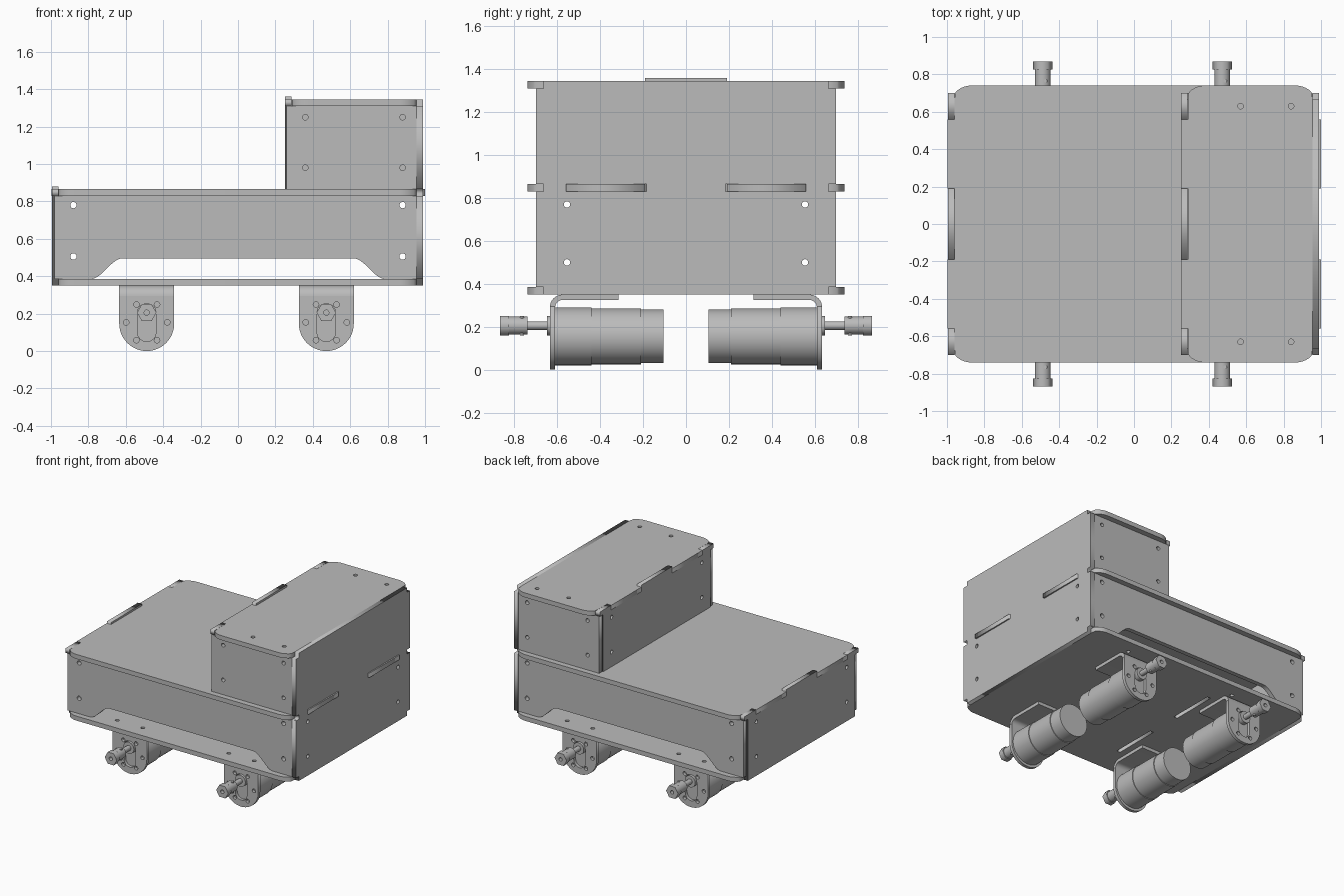
import bpy
import bmesh
from math import sin, cos, pi, radians
from mathutils import Matrix, Vector

cube = bpy.data.objects.get("Cube")
if cube:
    bpy.data.objects.remove(cube)

grey = bpy.data.materials.new("plain_grey")
grey.use_nodes = True
colour = (0.5, 0.5, 0.5, 1)
grey.diffuse_color = colour
grey.node_tree.nodes["Principled BSDF"].inputs["Base Color"].default_value = colour

T = 0.035                      # sheet thickness
LOW, MID, TOP = 0.35, 0.83, 1.31   # undersides of the three plates
AXES = {"x": ((0, 1, 0), (0, 0, 1), (1, 0, 0)),
        "y": ((1, 0, 0), (0, 0, 1), (0, -1, 0)),
        "z": ((1, 0, 0), (0, 1, 0), (0, 0, 1))}


def prism(name, loops, axis, start, end):
    """Extrude an outline (first loop) with holes (other loops) along an axis."""
    curve = bpy.data.curves.new(name, "CURVE")
    curve.dimensions = "2D"
    curve.fill_mode = "BOTH"
    curve.extrude = abs(end - start) / 2
    for loop in loops:
        spline = curve.splines.new("POLY")
        spline.points.add(len(loop) - 1)
        for point, (u, v) in zip(spline.points, loop):
            point.co = (u, v, 0, 1)
        spline.use_cyclic_u = True
    helper = bpy.data.objects.new(name + "_outline", curve)
    bpy.context.collection.objects.link(helper)
    mesh = bpy.data.meshes.new_from_object(helper)
    bpy.data.objects.remove(helper)
    matrix = Matrix(AXES[axis]).transposed().to_4x4()
    matrix.translation = Vector([(start + end) / 2 if a == axis else 0 for a in "xyz"])
    mesh.transform(matrix)
    bm = bmesh.new()
    bm.from_mesh(mesh)
    bmesh.ops.remove_doubles(bm, verts=bm.verts, dist=0.0001)
    bmesh.ops.recalc_face_normals(bm, faces=bm.faces)
    bm.to_mesh(mesh)
    bm.free()
    mesh.materials.clear()
    mesh.materials.append(grey)
    obj = bpy.data.objects.new(name, mesh)
    bpy.context.collection.objects.link(obj)
    return obj


def circle(u, v, r=0.015, n=16):
    return [(u + r * cos(2 * pi * i / n), v + r * sin(2 * pi * i / n)) for i in range(n)]


def arc(u, v, r, a, b, n=8):
    return [(u + r * cos(radians(a + (b - a) * i / n)),
             v + r * sin(radians(a + (b - a) * i / n))) for i in range(n + 1)]


def rect(u0, v0, u1, v1):
    return [(u0, v0), (u1, v0), (u1, v1), (u0, v1)]


def mirrored(half, axis=0):
    """Close a half outline by reflecting it."""
    flip = [(-u, v) if axis == 0 else (u, -v) for u, v in reversed(half)]
    return half + flip


def rod(name, x, y0, y1, z, r, sides=40):
    bpy.ops.mesh.primitive_cylinder_add(vertices=sides, radius=r, depth=abs(y1 - y0),
                                        location=(x, (y0 + y1) / 2, z),
                                        rotation=(pi / 2, 0, 0))
    obj = bpy.context.object
    obj.name = name
    obj.data.materials.append(grey)
    if sides > 6:
        bpy.ops.object.shade_smooth_by_angle(angle=radians(35))
    return obj


def plate(name, left, right, z, left_tabs, right_tabs, holes):
    """Horizontal plate with eased corners and optional side tabs."""
    half = []
    tab = [(0.19, 0), (0.19, 1), (0.56, 1), (0.56, 0)]
    if right_tabs:
        half += [(right + o * (T + 0.01), y) for y, o in tab]
    else:
        half += [(right, 0.19)]
    half += [(right, 0.665)] + arc(right - 0.09, 0.62, 0.12, 45, 90)
    half += arc(left + 0.09, 0.62, 0.12, 90, 135) + [(left, 0.665)]
    if left_tabs:
        half += [(left - o * (T + 0.002), y) for y, o in reversed(tab)]
    else:
        half += [(left, 0.19)]
    return prism(name, [mirrored(half, 1)] + holes, "z", z, z + T)


MOTORS = {"left": 0.472, "right": -0.488}

# horizontal plates
mounts = [circle(x + d, s * 0.63) for x in MOTORS.values() for d in (-0.11, 0.11) for s in (-1, 1)]
slots = [rect(-0.29, -0.5, -0.26, -0.13), rect(-0.29, 0.13, -0.26, 0.5)]
plate("bottom_plate", -0.96, 0.955, LOW, False, False, mounts + slots)
plate("deck_plate", -0.96, 0.955, MID, True, True, [])
plate("top_plate", 0.288, 0.955, TOP, True, False,
      [circle(x, s * 0.63) for x in (0.57, 0.84) for s in (-1, 1)])

# tall panel at the left end, notched at plate corners and slotted for the deck
edge = []
for low, high in ((LOW + T, MID), (MID + T, TOP)):
    edge += [(0.665, low), (0.7, low), (0.7, high), (0.665, high)]
edge = [(0.665, LOW)] + edge + [(0.665, TOP + T)]
cuts = [rect(s * 0.185, MID, s * 0.55, MID + T) for s in (-1, 1)]
cuts += [circle(s * 0.555, z) for s in (-1, 1) for z in (0.5, 0.77)]
prism("tall_end_panel", [mirrored(edge)] + cuts, "x", 0.955, 0.99)


# end panels with fingers that pass the plate tabs
def finger_panel(name, x, bottom, plate_z, holes):
    z = plate_z + T
    half = [(0.66, bottom), (0.66, plate_z), (0.7, plate_z), (0.7, z), (0.56, z),
            (0.56, plate_z), (0.19, plate_z), (0.19, z + 0.015)]
    prism(name, [mirrored(half)] + [circle(s * 0.555, h) for s in (-1, 1) for h in holes],
          "x", x, x + T)


finger_panel("low_end_panel", -0.995, LOW, MID, (0.5, 0.77))
finger_panel("upper_box_panel", 0.252, MID + T, TOP, (0.98, 1.25))

# front and back walls, lower ones arched at the base
ease = [i / 10 for i in range(11)]
arch = [(0.785 - 0.165 * t, 0.385 + 0.11 * t * t * (3 - 2 * t)) for t in ease]
wall = mirrored([(0.982, MID), (0.982, LOW + T)] + arch)
for side, s in (("front", -1), ("back", 1)):
    prism(side + "_wall", [wall] + [circle(x, z, 0.017) for x in (-0.88, 0.88) for z in (0.505, 0.78)],
          "y", s * 0.662, s * 0.697)
    prism(side + "_upper_wall", [rect(0.26, MID + T, 0.985, TOP)] +
          [circle(x, z) for x in (0.36, 0.88) for z in (0.98, 1.25)], "y", s * 0.662, s * 0.697)
    for end, x in (("inner", 0.29), ("outer", 0.82)):
        prism(side + "_" + end + "_box_bracket", [rect(x, 0.94, x + 0.13, 1.29)], "y",
              s * 0.645, s * 0.66)

# motors with brackets, shafts and hex couplings
for end, x in MOTORS.items():
    for side, s in (("front", -1), ("back", 1)):
        tag = side + "_" + end + "_"
        face = [(x + 0.147, 0.295)] + [(x - 0.147, 0.295)] + arc(x, 0.147, 0.147, 180, 360, 24)
        slot = arc(x, 0.205, 0.05, 0, 180) + arc(x, 0.1, 0.05, 180, 360)
        bolts = [circle(x + 0.11 * cos(k * pi / 3), 0.153 + 0.11 * sin(k * pi / 3))
                 for k in range(6)]
        prism(tag + "bracket_face", [face, slot] + bolts, "y", s * 0.61, s * 0.635)
        bend = arc(0.575, 0.29, 0.06, 0, 90) + [(0.315, 0.35), (0.315, 0.325)]
        bend += arc(0.575, 0.29, 0.035, 90, 0)
        bracket = prism(tag + "bracket_bend", [[(s * y, z) for y, z in bend]], "x",
                        x - 0.147, x + 0.147)
        bracket.data.shade_smooth()
        bpy.context.view_layer.objects.active = bracket
        bracket.select_set(True)
        bpy.ops.object.shade_smooth_by_angle(angle=radians(30))
        bracket.select_set(False)
        rod(tag + "gearbox", x, s * 0.44, s * 0.612, 0.155, 0.135, 48)
        rod(tag + "motor_body", x, s * 0.21, s * 0.44, 0.155, 0.13, 48)
        rod(tag + "motor_cap", x, s * 0.105, s * 0.21, 0.155, 0.125, 48)
        rod(tag + "shaft_boss", x, s * 0.61, s * 0.648, 0.205, 0.045)
        rod(tag + "shaft", x, s * 0.64, s * 0.75, 0.205, 0.02, 24)
        rod(tag + "coupling", x, s * 0.74, s * 0.828, 0.205, 0.042, 32)
        hexagon = circle(x, 0.205, 0.052, 6)
        prism(tag + "hex_end", [hexagon, circle(x, 0.205, 0.014)], "y", s * 0.825, s * 0.868)
        bpy.ops.mesh.primitive_cylinder_add(vertices=12, radius=0.01, depth=0.09,
                                            location=(x + 0.015, s * 0.765, 0.205))
        screw = bpy.context.object
        screw.name = tag + "set_screw"
        screw.data.materials.append(grey)
